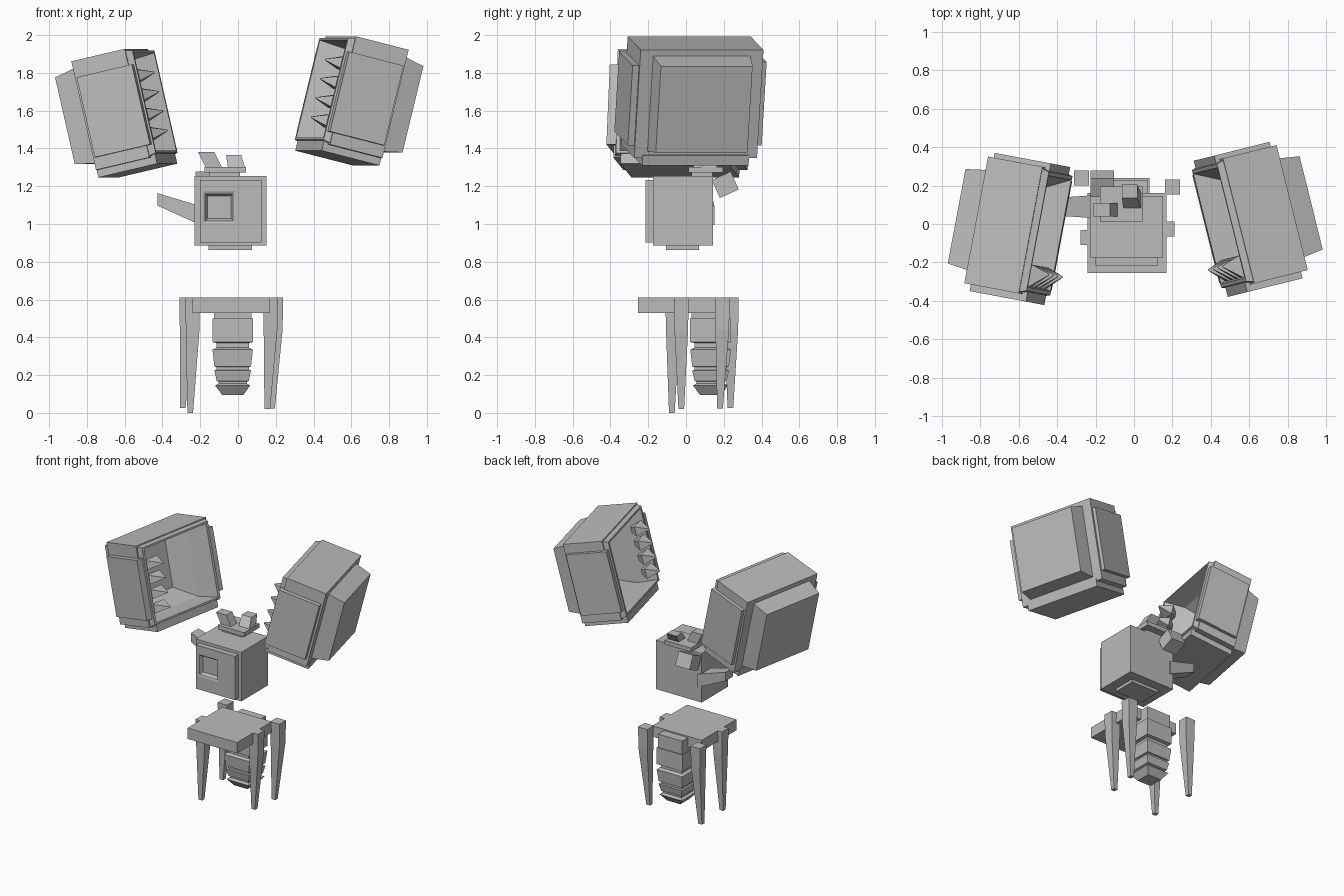
import bpy, bmesh, math
from mathutils import Matrix, Vector, Euler

grey = bpy.data.materials.new("plain grey")
grey.diffuse_color = (0.5, 0.5, 0.5, 1)


def finish(name, bm, matrix=None):
    if matrix is not None:
        bm.transform(matrix)
    bmesh.ops.recalc_face_normals(bm, faces=bm.faces[:])
    me = bpy.data.meshes.new(name)
    bm.to_mesh(me)
    bm.free()
    me.materials.append(grey)
    ob = bpy.data.objects.new(name, me)
    bpy.context.collection.objects.link(ob)
    return ob


def loft(name, axis, rings, matrix=None):
    """Skin rectangles (t, centre a, centre b, half a, half b) stacked along an axis."""
    bm = bmesh.new()
    loops = []
    for t, ca, cb, ha, hb in rings:
        loop = []
        for sa, sb in ((-1, -1), (1, -1), (1, 1), (-1, 1)):
            a, b = ca + sa * ha, cb + sb * hb
            loop.append(bm.verts.new({"x": (t, a, b), "y": (a, t, b), "z": (a, b, t)}[axis]))
        loops.append(loop)
    for p, q in zip(loops, loops[1:]):
        for i in range(4):
            j = (i + 1) % 4
            bm.faces.new((p[i], p[j], q[j], q[i]))
    bm.faces.new(loops[0])
    bm.faces.new(loops[-1])
    return finish(name, bm, matrix)


def box(name, x0, x1, y0, y1, z0, z1, matrix=None):
    a, b, ha, hb = (x0 + x1) / 2, (y0 + y1) / 2, (x1 - x0) / 2, (y1 - y0) / 2
    return loft(name, "z", [(z0, a, b, ha, hb), (z1, a, b, ha, hb)], matrix)


# Lower platform and its four tapered legs
box("platform", -0.243, 0.17, -0.255, 0.16, 0.528, 0.61)
legs = [(-0.272, 0.24, -0.293, 0.235, 0.025), (0.20, 0.192, 0.18, 0.18, 0.022),
        (-0.24, -0.07, -0.253, -0.075, 0.0), (0.172, -0.025, 0.155, -0.025, 0.02)]
for x, y, fx, fy, foot in legs:
    loft("leg", "z", [(0.61, x, y, 0.039, 0.039), (0.44, x, y, 0.036, 0.036),
                      (foot, fx, fy, 0.015, 0.015)])

# Segmented tail hanging under the platform
loft("tail", "z", [(t, -0.028, 0.13, h, h) for t, h in (
    (0.60, 0.10), (0.50, 0.10), (0.50, 0.108), (0.375, 0.108), (0.37, 0.085),
    (0.345, 0.085), (0.335, 0.107), (0.245, 0.097), (0.243, 0.085),
    (0.228, 0.085), (0.225, 0.097), (0.17, 0.085), (0.165, 0.075),
    (0.155, 0.075), (0.145, 0.093), (0.095, 0.056))])

# Head block with a raised front panel and a sunken window
box("head", -0.23, 0.15, -0.175, 0.142, 0.885, 1.255)
loft("front_panel", "y", [(-0.17, -0.038, 1.068, 0.163, 0.165), (-0.215, -0.038, 1.068, 0.163, 0.165),
                          (-0.215, -0.10, 1.088, 0.085, 0.083), (-0.21, -0.10, 1.088, 0.074, 0.072),
                          (-0.185, -0.10, 1.088, 0.062, 0.06)])
box("chin_plate", -0.155, 0.075, -0.105, 0.07, 0.863, 0.89)
box("crown_plate", -0.177, 0.043, 0.012, 0.195, 1.272, 1.303)
box("crown_pad", -0.15, 0.01, 0.03, 0.14, 1.25, 1.275)
loft("left_ear", "z", [(1.30, -0.128, 0.075, 0.043, 0.035), (1.38, -0.168, 0.075, 0.043, 0.035)])
loft("right_ear", "z", [(1.30, -0.008, 0.12, 0.045, 0.04), (1.365, -0.023, 0.17, 0.04, 0.035)])

# Block at the back of the head and the stub arm
box("back_block", -0.06, 0.06, -0.055, 0.055, -0.052, 0.052,
    Matrix.Translation((-0.165, 0.208, 1.208)) @ Matrix.Rotation(math.radians(24), 4, "X"))
loft("arm", "x", [(-0.20, 0.09, 1.045, 0.06, 0.05), (-0.425, 0.09, 1.13, 0.045, 0.033)])

# Pair of hollow shells facing each other: s = 1 opens to +x, s = -1 to -x
for side, s, centre, yaw, roll in (("left", 1, (-0.60, -0.02, 1.60), -10.6, -13),
                                   ("right", -1, (0.60, 0.03, 1.665), 14, 14)):
    m = (Matrix.Translation(centre)
         @ Euler((0, math.radians(roll), math.radians(yaw))).to_matrix().to_4x4()
         @ Matrix.Diagonal((s, 1, 1, 1)))
    profile = [(-0.28, 0.25, 0.235), (-0.16, 0.265, 0.26), (-0.16, 0.335, 0.295),
               (0.135, 0.335, 0.295), (0.135, 0.325, 0.287), (0.17, 0.315, 0.278),
               (0.17, 0.295, 0.265), (0.04, 0.23, 0.25), (-0.10, 0.14, 0.17)]
    loft(side + "_shell", "x", [(x, 0, 0.01, a, b) for x, a, b in profile], m)
    box(side + "_shell_front_plate", -0.145, 0.16, -0.37, -0.315, -0.22, 0.215, m)
    box(side + "_shell_back_plate", -0.145, 0.16, 0.315, 0.36, -0.22, 0.235, m)
    box(side + "_shell_bottom_plate", -0.165, 0.16, -0.29, 0.29, -0.325, -0.27, m)
    # Row of spikes along the front rim
    for z in (0.155, 0.05, -0.055, -0.16):
        loft(side + "_spike", "x", [(0.10, -0.245, z, 0.03, 0.018), (0.15, -0.235, z, 0.06, 0.036),
                                    (0.24, -0.21, z - 0.002, 0.004, 0.003)], m)
